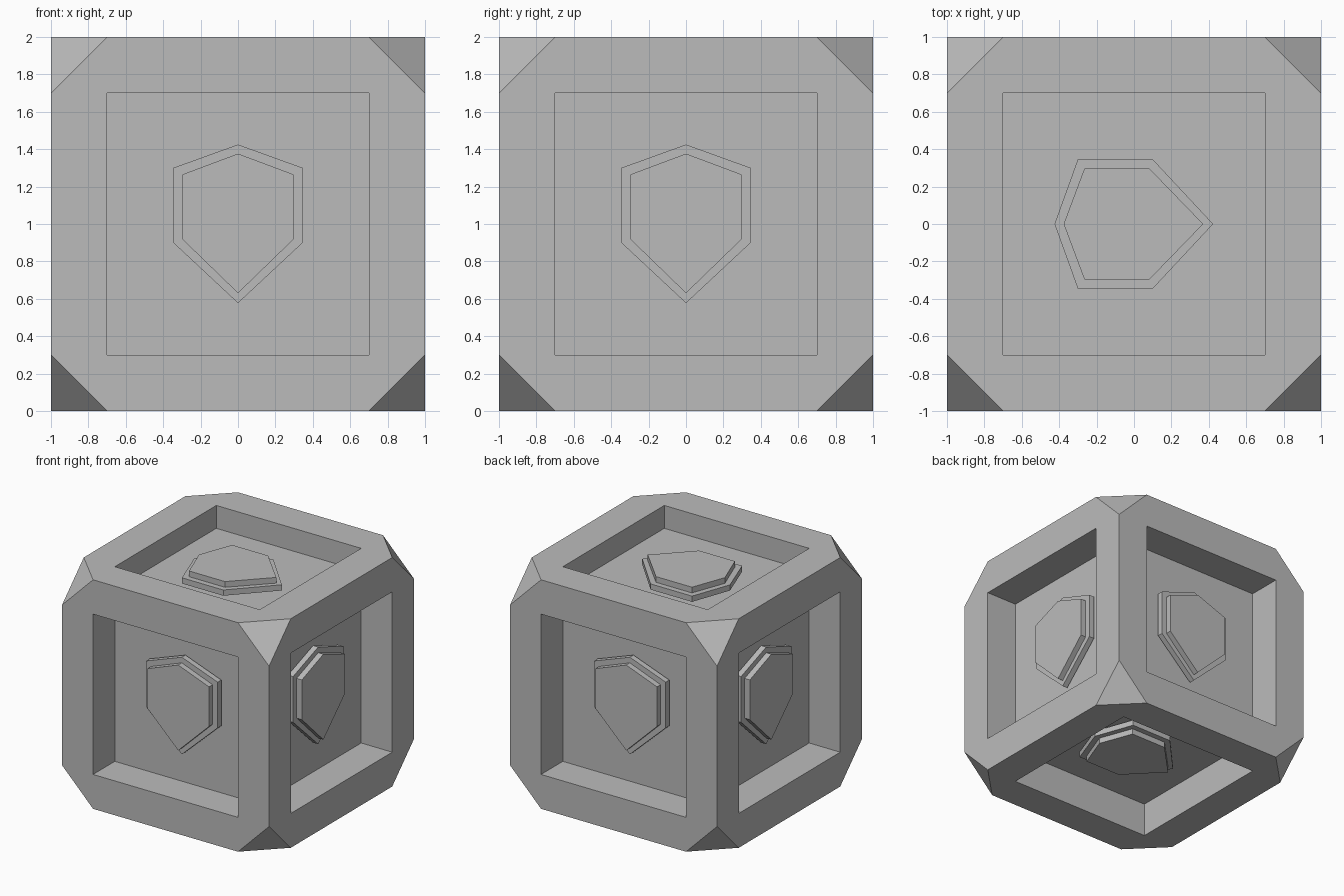
import bpy
import bmesh
from itertools import product
from math import radians
from mathutils import Matrix, Vector

if "Cube" in bpy.data.objects:
    bpy.data.objects.remove(bpy.data.objects["Cube"], do_unlink=True)

grey = bpy.data.materials.new("plain_grey")
grey.use_nodes = True
grey.diffuse_color = (0.5, 0.5, 0.5, 1)
grey.node_tree.nodes["Principled BSDF"].inputs["Base Color"].default_value = (0.5, 0.5, 0.5, 1)

CENTRE = Matrix.Translation((0, 0, 1))
SIDE_DEPTH, TOP_DEPTH = 0.3, 0.2


def add_object(name, bm, matrix=CENTRE):
    bmesh.ops.recalc_face_normals(bm, faces=bm.faces)
    bm.transform(matrix)
    mesh = bpy.data.meshes.new(name)
    bm.to_mesh(mesh)
    bm.free()
    mesh.materials.append(grey)
    obj = bpy.data.objects.new(name, mesh)
    bpy.context.collection.objects.link(obj)
    return obj


# Crate body: square recess in each face, then the eight corners sliced off
bm = bmesh.new()
bmesh.ops.create_cube(bm, size=2)
panels = list(bm.faces)
bmesh.ops.inset_individual(bm, faces=panels, thickness=0.3, use_even_offset=True)
for floor in bmesh.ops.extrude_discrete_faces(bm, faces=panels)["faces"]:
    normal = floor.calc_center_median().normalized()
    depth = TOP_DEPTH if normal.z > 0.5 else SIDE_DEPTH
    bmesh.ops.translate(bm, verts=floor.verts, vec=-normal * depth)
for corner in product((-1, 1), repeat=3):
    n = Vector(corner)
    geom = bm.verts[:] + bm.edges[:] + bm.faces[:]
    cut = bmesh.ops.bisect_plane(bm, geom=geom, plane_co=n * 0.9, plane_no=n, clear_outer=True)
    rim = [e for e in cut["geom_cut"] if isinstance(e, bmesh.types.BMEdge)]
    bmesh.ops.holes_fill(bm, edges=rim, sides=0)
add_object("crate_body", bm)


# Shield emblem: a wide plate with a smaller plate on it, facing -y
def add_plate(name, half_width, peak, shoulder, hip, tip, back, front, matrix):
    outline = [(0, tip), (half_width, hip), (half_width, shoulder),
               (0, peak), (-half_width, shoulder), (-half_width, hip)]
    bm = bmesh.new()
    face = bm.faces.new([bm.verts.new((x, -back, z)) for x, z in outline])
    new = bmesh.ops.extrude_face_region(bm, geom=[face])["geom"]
    verts = [v for v in new if isinstance(v, bmesh.types.BMVert)]
    bmesh.ops.translate(bm, verts=verts, vec=(0, back - front, 0))
    add_object(name, bm, CENTRE @ matrix)


def turn(angle, axis):
    return Matrix.Rotation(radians(angle), 4, axis)


left = turn(90, 'Z')
placements = {
    "front": Matrix(),
    "left": left,
    "back": turn(180, 'Z'),
    "right": turn(-90, 'Z'),
    "top": turn(-90, 'Y') @ left,
    "bottom": turn(90, 'Y') @ left,
}
for side, matrix in placements.items():
    floor = 1 - (TOP_DEPTH if side == "top" else SIDE_DEPTH)
    add_plate(side + "_shield_base", 0.346, 0.425, 0.3, -0.1, -0.423,
              floor + 0.025, floor + 0.075, matrix)
    add_plate(side + "_shield_face", 0.297, 0.376, 0.265, -0.082, -0.37,
              floor + 0.06, floor + 0.125, matrix)
